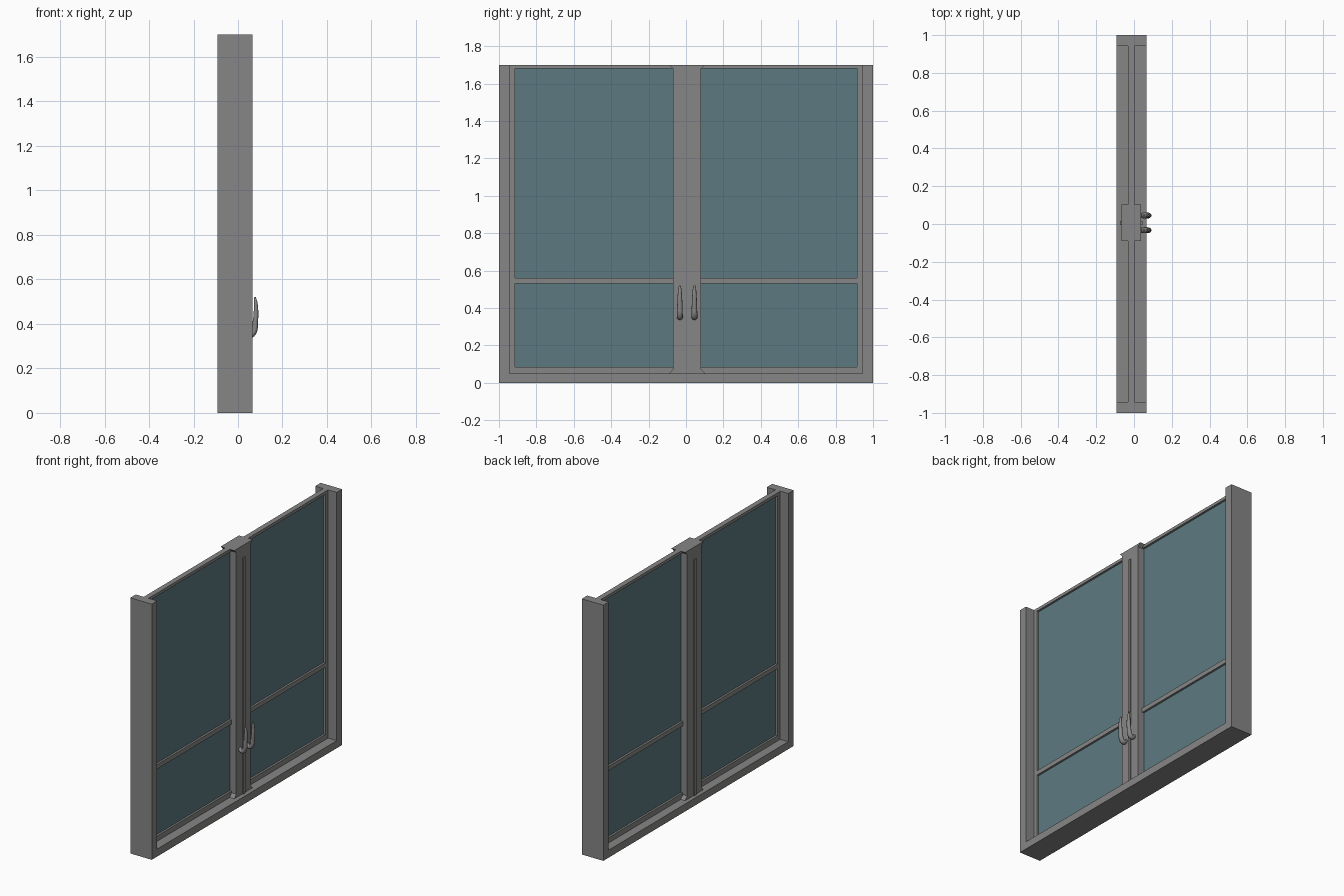
import bpy, bmesh

if "Cube" in bpy.data.objects:
    bpy.data.objects.remove(bpy.data.objects["Cube"])


def material(name, color):
    mat = bpy.data.materials.new(name)
    mat.diffuse_color = (*color, 1)
    mat.use_nodes = True
    mat.node_tree.nodes["Principled BSDF"].inputs["Base Color"].default_value = mat.diffuse_color
    return mat


glass_mat = material("blue_glass", (0.107, 0.191, 0.218))
frame_mat = material("dark_grey_metal", (0.245, 0.24, 0.237))


def prism(name, profile, x0, x1, mat=frame_mat):
    """Extrude a (y, z) profile from x0 to x1."""
    bm = bmesh.new()
    face = bm.faces.new([bm.verts.new((x0, y, z)) for y, z in profile])
    ext = bmesh.ops.extrude_face_region(bm, geom=[face])
    verts = [v for v in ext["geom"] if isinstance(v, bmesh.types.BMVert)]
    bmesh.ops.translate(bm, verts=verts, vec=(x1 - x0, 0, 0))
    bmesh.ops.recalc_face_normals(bm, faces=bm.faces)
    me = bpy.data.meshes.new(name)
    bm.to_mesh(me)
    bm.free()
    me.materials.append(mat)
    ob = bpy.data.objects.new(name, me)
    bpy.context.collection.objects.link(ob)
    return ob


def box(name, x0, x1, y0, y1, z0, z1, mat=frame_mat):
    y0, y1 = sorted((y0, y1))
    return prism(name, [(y0, z0), (y1, z0), (y1, z1), (y0, z1)], x0, x1, mat)


H = 1.7
FX0, FX1 = -0.092, 0.066      # outer frame depth
DX0, DX1 = -0.033, 0.002      # sash depth
GX = -0.0155                  # glass plane

# Outer frame: U-shaped sill and jambs in one piece
prism("outer_frame", [(-1, 0), (1, 0), (1, H), (0.943, H), (0.943, 0.05),
                      (-0.943, 0.05), (-0.943, H), (-1, H)], FX0, FX1)

# Two sashes, each with an edge stile, three rails and two panes
for side, inner, tag in ((-1, -0.07, "left"), (1, 0.08, "right")):
    edge, post = side * 0.915, side * 0.943
    box(tag + "_edge_stile", DX0, DX1, edge, post, 0.05, H)
    for part, z0, z1 in (("bottom", 0.05, 0.085), ("middle", 0.53, 0.56),
                         ("top", 1.68, H)):
        box(f"{tag}_{part}_rail", DX0, DX1, inner, edge, z0, z1)
    for part, z0, z1 in (("lower", 0.085, 0.53), ("upper", 0.56, 1.68)):
        box(f"{tag}_{part}_glass", GX - 0.004, GX + 0.004, inner, edge, z0, z1, glass_mat)

# Centre meeting stile, flared at both ends
prism("meeting_stile", [(-0.09, 0.05), (0.103, 0.05), (0.08, 0.073), (0.08, 1.68),
                        (0.103, H), (-0.09, H), (-0.07, 1.68), (-0.07, 0.073)],
      -0.065, 0.036)

# Raised strips covering the joint on both faces
box("joint_strip_front", 0.036, 0.044, -0.006, 0.016, 0.05, 1.62)
box("joint_strip_back", -0.073, -0.065, -0.006, 0.016, 0.05, 1.62)

# Curved pull handles: (x, z, radius scale)
path = [(0.034, 0.365, 0.9), (0.055, 0.350, 1.1), (0.070, 0.362, 1.1),
        (0.078, 0.41, 1.0), (0.081, 0.46, 0.85), (0.079, 0.50, 0.65),
        (0.076, 0.52, 0.3)]
for y, tag in ((-0.033, "left"), (0.045, "right")):
    cu = bpy.data.curves.new(tag + "_handle", "CURVE")
    cu.dimensions = "3D"
    cu.bevel_depth = 0.0125
    cu.bevel_resolution = 3
    cu.resolution_u = 6
    cu.use_fill_caps = True
    cu.materials.append(frame_mat)
    sp = cu.splines.new("BEZIER")
    sp.bezier_points.add(len(path) - 1)
    for p, (x, z, r) in zip(sp.bezier_points, path):
        p.co = (x, 0, z)
        p.radius = r
        p.handle_left_type = p.handle_right_type = "AUTO"
    ob = bpy.data.objects.new(tag + "_handle", cu)
    ob.location.y = y
    ob.scale.y = 1.15         # grips are slightly wider than deep
    bpy.context.collection.objects.link(ob)
